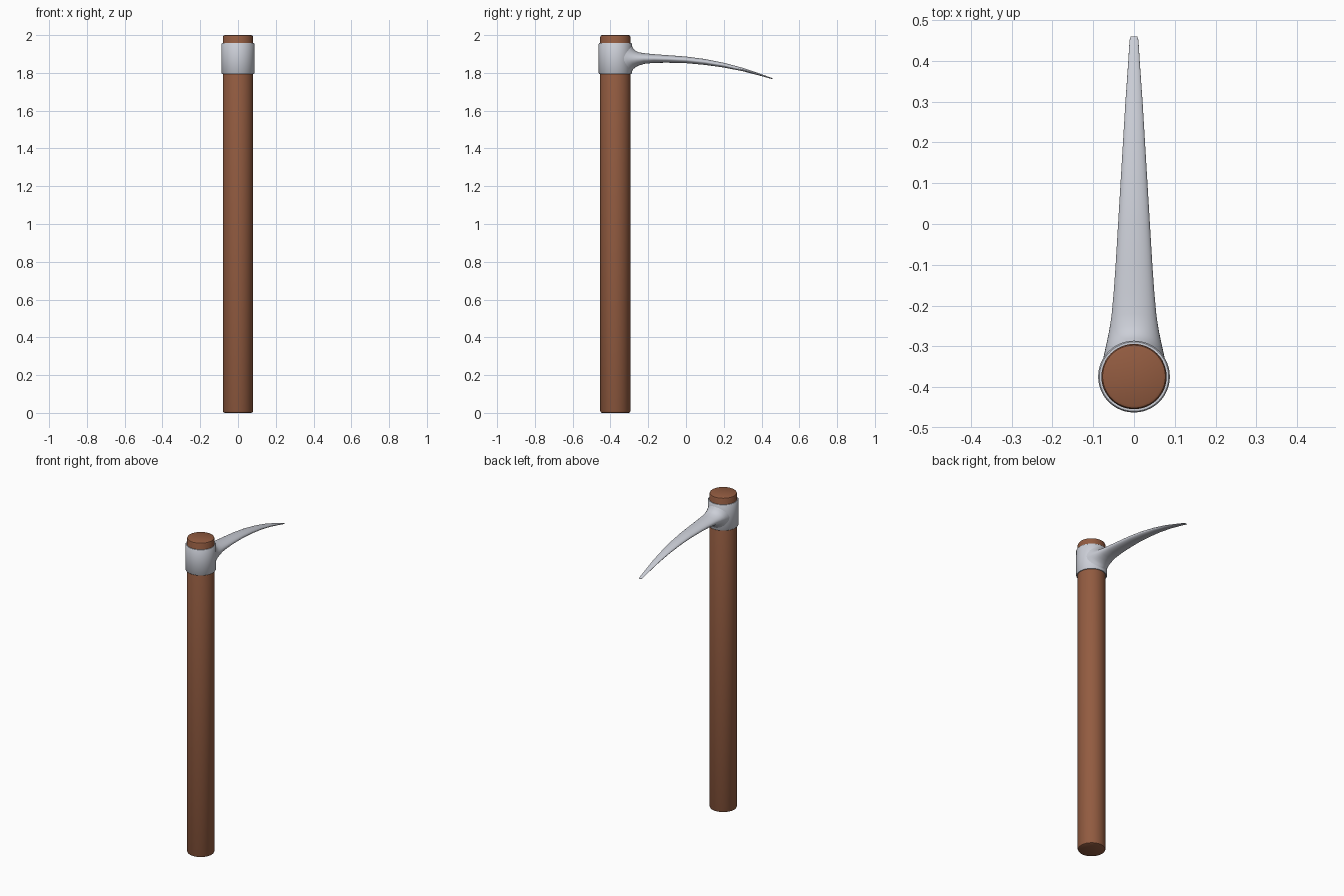
import bpy, bmesh, math

if "Cube" in bpy.data.objects:
    bpy.data.objects.remove(bpy.data.objects["Cube"])

CY = -0.374      # handle axis position in y
R_COLLAR = 0.088


def material(name, rgb):
    m = bpy.data.materials.new(name)
    m.diffuse_color = (*rgb, 1)
    m.use_nodes = True
    m.node_tree.nodes["Principled BSDF"].inputs["Base Color"].default_value = m.diffuse_color
    return m


wood = material("brown wood", (0.29, 0.106, 0.052))
steel = material("pale steel", (0.60, 0.62, 0.68))


def loft(name, rings, mat, closed=False):
    """Skin a list of vertex rings; cap the ends unless the loop closes."""
    bm = bmesh.new()
    vs = [[bm.verts.new(p) for p in ring] for ring in rings]
    n = len(vs[0])
    pairs = list(zip(vs, vs[1:])) + ([(vs[-1], vs[0])] if closed else [])
    for a, b in pairs:
        for i in range(n):
            j = (i + 1) % n
            bm.faces.new((a[i], a[j], b[j], b[i]))
    if not closed:
        bm.faces.new(vs[0])
        bm.faces.new(vs[-1])
    bmesh.ops.recalc_face_normals(bm, faces=bm.faces)
    me = bpy.data.meshes.new(name)
    bm.to_mesh(me)
    bm.free()
    ob = bpy.data.objects.new(name, me)
    bpy.context.collection.objects.link(ob)
    me.materials.append(mat)
    bpy.ops.object.select_all(action='DESELECT')
    ob.select_set(True)
    bpy.context.view_layer.objects.active = ob
    bpy.ops.object.shade_smooth_by_angle(angle=math.radians(40))
    return ob


def lathe(name, profile, mat, closed=False, n=48):
    rings = [[(r * math.cos(t), CY + r * math.sin(t), z)
              for t in (2 * math.pi * i / n for i in range(n))] for r, z in profile]
    return loft(name, rings, mat, closed)


# Wooden shaft with softened ends
lathe("handle", [(0.071, 0), (0.077, 0.003), (0.080, 0.01),
                 (0.080, 1.99), (0.077, 1.997), (0.071, 2.0)], wood)

# Metal band around the shaft
lathe("collar", [(0.078, 1.795), (0.085, 1.795), (R_COLLAR, 1.799),
                 (R_COLLAR, 1.954), (0.085, 1.958), (0.078, 1.958)], steel, closed=True)

# Curved spike: y, middle z, half width, half height, wrap around the collar
stations = [
    (-0.296, 1.876, 0.079, 0.078, 1.0),
    (-0.288, 1.875, 0.076, 0.070, 1.0),
    (-0.280, 1.875, 0.072, 0.056, 0.9),
    (-0.268, 1.874, 0.067, 0.044, 0.75),
    (-0.250, 1.874, 0.061, 0.035, 0.5),
    (-0.220, 1.876, 0.055, 0.028, 0.25),
    (-0.170, 1.876, 0.050, 0.023, 0),
    (-0.100, 1.874, 0.045, 0.020, 0),
    (0.000, 1.869, 0.039, 0.0175, 0),
    (0.100, 1.858, 0.033, 0.0155, 0),
    (0.200, 1.841, 0.027, 0.0125, 0),
    (0.300, 1.818, 0.021, 0.009, 0),
    (0.400, 1.788, 0.014, 0.005, 0),
    (0.450, 1.772, 0.011, 0.003, 0),
    (0.460, 1.768, 0.008, 0.0015, 0),
]
rings = []
for y, z, hx, hz, wrap in stations:
    ring = []
    for i in range(32):
        t = 2 * math.pi * i / 32
        x = hx * math.cos(t)
        drop = R_COLLAR - math.sqrt(R_COLLAR ** 2 - x * x)
        ring.append((x, y - wrap * drop, z + hz * math.sin(t)))
    rings.append(ring)
loft("pick_spike", rings, steel)
